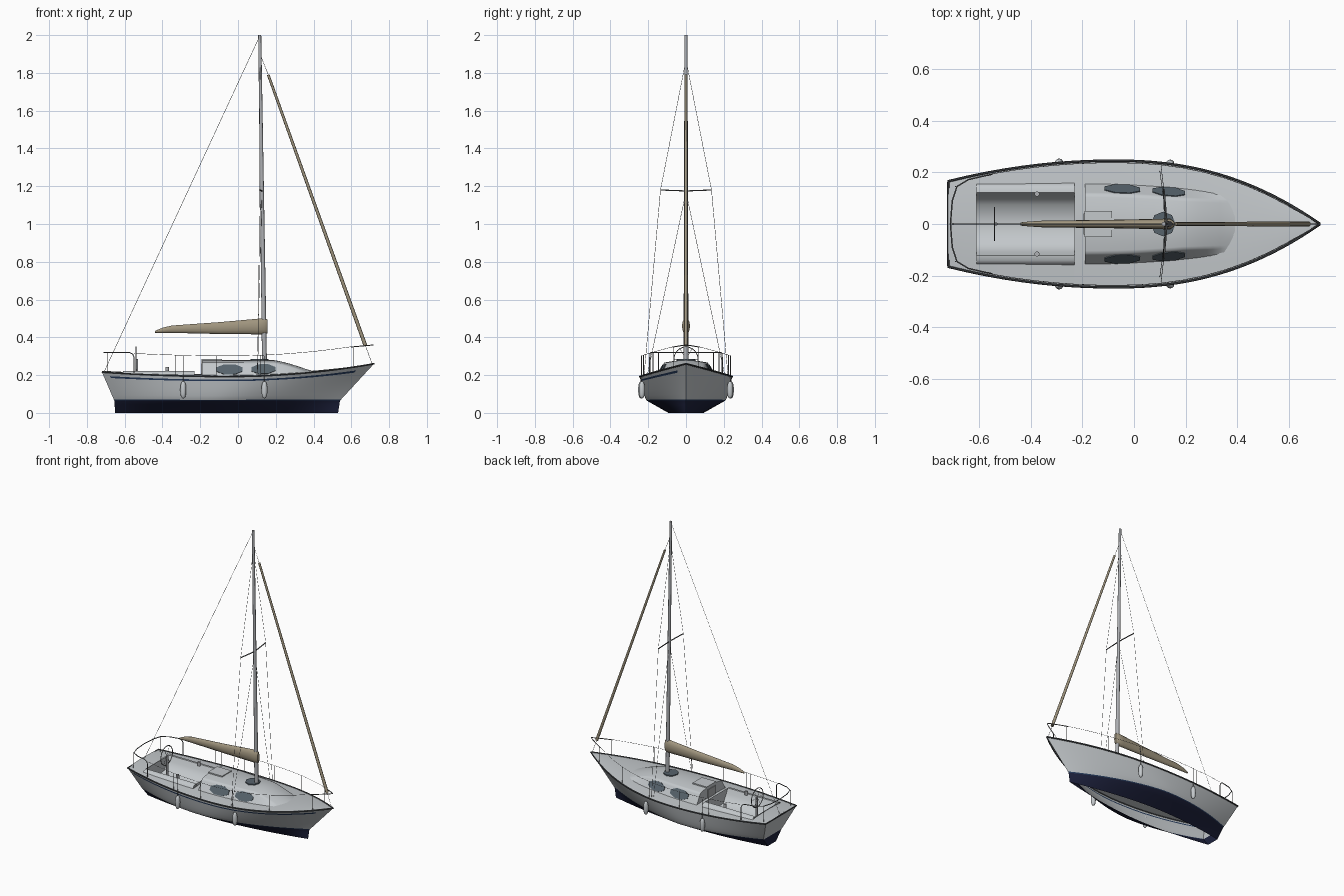
import bpy, bmesh, math
from mathutils import Vector

cube = bpy.data.objects.get("Cube")
if cube:
    bpy.data.objects.remove(cube, do_unlink=True)


def material(name, r, g, b):
    m = bpy.data.materials.new(name)
    m.use_nodes = True
    m.diffuse_color = (r, g, b, 1)
    bsdf = next(n for n in m.node_tree.nodes if n.type == 'BSDF_PRINCIPLED')
    bsdf.inputs["Base Color"].default_value = (r, g, b, 1)
    return m


WHITE = material("hull grey white", .55, .58, .60)
NAVY = material("bottom navy", .012, .015, .045)
STRIPE = material("stripe blue", .02, .045, .11)
DARK = material("rail dark", .06, .065, .07)
GLASS = material("window glass", .095, .125, .15)
TAN = material("sail cover tan", .35, .30, .21)
ALLOY = material("mast alloy", .42, .43, .45)
STEEL = material("rigging steel", .15, .155, .16)


# ---------- helpers ----------
def finish(name, bm, mats, angle=35):
    bmesh.ops.remove_doubles(bm, verts=bm.verts, dist=1e-5)
    bmesh.ops.recalc_face_normals(bm, faces=bm.faces)
    me = bpy.data.meshes.new(name)
    bm.to_mesh(me)
    bm.free()
    for m in mats:
        me.materials.append(m)
    ob = bpy.data.objects.new(name, me)
    bpy.context.collection.objects.link(ob)
    bpy.ops.object.select_all(action='DESELECT')
    ob.select_set(True)
    bpy.context.view_layer.objects.active = ob
    bpy.ops.object.shade_smooth_by_angle(angle=math.radians(angle))


def loft(name, rows, mat, closed=False, caps=(), angle=35):
    bm = bmesh.new()
    grid = [[bm.verts.new(p) for p in row] for row in rows]
    for a, b in zip(grid, grid[1:]):
        n = len(a)
        for i in range(n if closed else n - 1):
            j = (i + 1) % n
            bm.faces.new((a[i], a[j], b[j], b[i]))
    for c in caps:
        bm.faces.new(grid[c])
    finish(name, bm, [mat], angle)


def sym(x, half):
    """Mirror a half section (outer edge first) across the centreline."""
    return [(x, y, z) for y, z in half] + [(x, -y, z) for y, z in reversed(half)]


def circle(n):
    return [math.tau * k / n for k in range(n)]


def span(a, b, n):
    return [a + (b - a) * i / n for i in range(n + 1)]


def tube(name, pts, r, mat, sides=6, r_end=None):
    """Round tube through points."""
    pts = [Vector(p) for p in pts]
    rows = []
    for i, p in enumerate(pts):
        d = (pts[min(i + 1, len(pts) - 1)] - pts[max(i - 1, 0)]).normalized()
        ref = Vector((0, 0, 1)) if abs(d.z) < .9 else Vector((1, 0, 0))
        u = d.cross(ref).normalized()
        v = d.cross(u)
        rad = r + ((r_end or r) - r) * i / (len(pts) - 1)
        rows.append([p + rad * (math.cos(a) * u + math.sin(a) * v) for a in circle(sides)])
    loft(name, rows, mat, closed=True, caps=(0, -1), angle=50)


def box(name, lo, hi, mat):
    rows = [[(x, lo[1], lo[2]), (x, hi[1], lo[2]), (x, hi[1], hi[2]), (x, lo[1], hi[2])]
            for x in (lo[0], hi[0])]
    loft(name, rows, mat, closed=True, caps=(0, -1))


# ---------- hull lines ----------
def sheer(x):
    t = x + .05
    return .192 + (.068 * (t / .77) ** 2 if t > 0 else .023 * (t / .67) ** 2)


def beam(x, s=1):
    """Half breadth at top station x, s = height fraction above the waterline."""
    if x > -.08:
        return .245 * (1 - min(1, (x + .08) / .8) ** (1.7 + .59 * s))
    return .245 - (.08 + .05 * (1 - s)) * ((-.08 - x) / .64) ** 2


def bottom_point(x, t):
    return (-.65 - .005 * t + (1.18 + .015 * t) * (x + .72) / 1.44,
            (.38 + .47 * t) * beam(x, 0), .065 * t)


def side_point(x, s):
    u = (x + .72) / 1.44
    return (-.655 - .065 * s + (1.195 + .245 * s) * u, (.85 + .15 * s ** .7) * beam(x, s),
            .065 + s * (sheer(x) - .065))


stations = span(-.72, .72, 40)


def section(x):
    return ([bottom_point(x, t) for t in (0, .35, .7)]
            + [side_point(x, s) for s in (0, .035, .2, .4, .6, .81, .875, 1)])


# material of each strake, from the keel up
strakes = [1, 1, 1, 2, 0, 0, 0, 0, 2, 0]
bm = bmesh.new()
for side in (1, -1):
    g = [[bm.verts.new((p[0], side * p[1], p[2])) for p in section(x)] for x in stations]
    for k, (a, b) in enumerate(zip(g, g[1:])):
        for i, m in enumerate(strakes):
            f = bm.faces.new((a[i], a[i + 1], b[i + 1], b[i]))
            # the upper stripe runs along the right side only, short of both ends
            plain = i == 8 and (side > 0 or k < 1 or k > 37)
            f.material_index = 0 if plain else m
stern = section(-.72)
for a, b, m in zip(stern, stern[1:], strakes):
    f = bm.faces.new([bm.verts.new(p) for p in (
        a, b, (b[0], -b[1], b[2]), (a[0], -a[1], a[2]))])
    f.material_index = 1 if m == 1 else 0
finish("hull", bm, [WHITE, NAVY, STRIPE], 40)

# toe rail around the sheer
for name, s in (("left", 1), ("right", -1)):
    tube(name + "_toe_rail", [(x, s * beam(x), sheer(x)) for x in stations], .0048, DARK)
tube("transom_rail", [(-.718, y, sheer(-.72)) for y in (-.165, .165)], .0045, DARK)


# ---------- deck ----------
def camber(x, y):
    b = max(beam(x), .001)
    return sheer(x) + .012 * (b / .245) * (1 - min(1, abs(y) / b) ** 2)


def deck(name, x0, x1, n):
    rows = [sym(x, [(k * beam(x), camber(x, k * beam(x))) for k in (1, .75, .5, .25, 0)])
            for x in span(x0, x1, n)]
    loft(name, rows, WHITE)


deck("aft_deck", -.72, -.61, 3)
deck("fore_deck", -.23, .72, 28)
for name, s in (("left", 1), ("right", -1)):
    loft(name + "_side_deck", [[(x, s * y, camber(x, y)) for y in (beam(x), .155)]
                               for x in span(-.61, -.23, 8)], WHITE)

# cockpit well with raised coamings
well = [(.122, .222), (.108, .19), (.075, .135), (0, .13)]
coaming = [(.160, .197), (.152, .211), (.141, .220)]
loft("cockpit", [sym(x, coaming + well) for x in (-.61, -.23)], WHITE, angle=65)
for name, x in (("aft", -.61), ("forward", -.23)):
    loft(name + "_cockpit_wall", [[(x, y, z), (x, -y, z)] for y, z in well], WHITE)


# ---------- cabin ----------
def cabin_wall(x, t):
    """Point on the left cabin side, t from deck to roof edge."""
    f = max(0, (x + .19) / .58)
    width = .16 - .042 * f * f
    drop = max(0, (x - .19) / .20)
    top = .266 - .058 * drop ** 1.3
    low = camber(x, width) - .008
    return Vector((x, width - .045 * t * (1 - .3 * drop), low + (max(top, low) - low) * t))


rows = []
for x in span(-.19, .19, 6) + span(.22, .39, 6):
    w = [cabin_wall(x, t) for t in (0, .85, 1)]
    e = w[-1]
    roof = [(e.y * k, e.z + .013 * (1 - k * k)) for k in (.9, .6, .3, 0)]
    rows.append(sym(x, [(p.y, p.z) for p in w] + roof))
loft("cabin", rows, WHITE, caps=(0,), angle=65)
box("companionway_hatch", (-.192, -.05, .262), (-.085, .05, .284), WHITE)
box("companionway_panel", (-.196, -.04, .205), (-.188, .04, .262), ALLOY)

# cabin windows: thin eight-sided plates lying on the sloping sides
for name, s in (("left", 1), ("right", -1)):
    for place, cx, half in (("aft", -.045, .074), ("fore", .135, .068)):
        plates = []
        for off in (-.001, .003):
            ring = []
            for a in circle(8):
                a += math.pi / 8
                p = cabin_wall(cx + half * math.cos(a), .51 + .38 * math.sin(a))
                ring.append((p.x, s * (p.y + off), p.z + off * .5))
            plates.append(ring)
        loft("%s_%s_window" % (name, place), plates, GLASS, closed=True, caps=(0, -1))
tube("deck_hatch", [(.113, 0, .270), (.113, 0, .284)], .048, GLASS, sides=8)

# ---------- mast, boom and sails ----------
tube("mast", [(.14, 0, .27), (.128, 0, 1.1), (.115, 0, 2)], .013, ALLOY, 12, .008)
boom = [(.155, .458, .010, .038), (.14, .459, .021, .044), (.10, .457, .020, .042),
        (-.10, .449, .016, .032), (-.35, .443, .013, .020), (-.40, .437, .010, .014),
        (-.44, .429, .006, .005)]
loft("boom_sail_cover", [[(x, ry * math.cos(a), z + rz * math.sin(a)) for a in circle(14)]
                         for x, z, ry, rz in boom], TAN, closed=True, caps=(0, -1), angle=50)
tube("furled_foresail", [(.16, 0, 1.79), (.40, 0, 1.12), (.675, 0, .355)], .007, TAN, 8, .010)

# ---------- rigging ----------
WIRE = .0011
tube("forestay", [(.117, 0, 1.9), (.16, 0, 1.79), (.675, 0, .355), (.71, 0, .26)], WIRE, STEEL, 4)
tube("backstay", [(.115, 0, 1.995), (-.71, 0, .215)], WIRE, STEEL, 4)
for name, s in (("left", 1), ("right", -1)):
    tip = (.115, s * .135, 1.18)
    tube(name + "_spreader", [(.127, 0, 1.175), tip], .0035, STEEL)
    tube(name + "_cap_shroud", [(.117, 0, 1.87), tip, (.105, s * .222, .2)], WIRE, STEEL, 4)
    tube(name + "_lower_shroud", [(.127, 0, 1.17), (.1, s * .205, .2)], WIRE, STEEL, 4)

    # lifelines and stanchions
    line = [(x, s * (beam(x) - .008), sheer(x) + .11) for x in span(-.55, .6, 14)]
    tube(name + "_lifeline", line, WIRE, STEEL, 4)
    for i, x in enumerate((-.33, -.115, .12, .36)):
        y = s * (beam(x) - .008)
        tube("%s_stanchion_%d" % (name, i), [(x, y, sheer(x)), (x, y, sheer(x) + .11)], .0015, STEEL)

    # fenders hung over the side
    for place, x in (("aft", -.29), ("fore", .14)):
        y = s * (beam(x) + .001)
        rows = []
        for t in span(0, math.pi, 10):
            r = max(.002, .016 * math.sin(t) ** .7)
            rows.append([(x + r * math.cos(a), y + r * math.sin(a), .122 - .045 * math.cos(t))
                         for a in circle(12)])
        loft("%s_%s_fender" % (name, place), rows, WHITE, closed=True, caps=(0, -1), angle=60)
        tube("%s_%s_fender_line" % (name, place), [(x, y, .165), (x, y, .3)], WIRE, STEEL, 4)

    # rail legs and winches
    for i, (x, y, h) in enumerate(((-.69, .145, .32), (.61, .065, .35))):
        tube("%s_rail_leg_%d" % (name, i), [(x, s * y, sheer(x)), (x, s * y, h)], .002, STEEL)
    tube(name + "_winch", [(-.375, s * .116, .215), (-.375, s * .116, .242)], .010, ALLOY, 10)

# stern rail, turned down to the deck at its forward ends
half = [(-.55, .192, .21), (-.55, .192, .295), (-.558, .190, .312), (-.575, .187, .32),
        (-.64, .172, .32), (-.685, .145, .32), (-.703, .09, .32), (-.71, 0, .32)]
tube("stern_rail", half + [(x, -y, z) for x, y, z in half[-2::-1]], .0028, STEEL)

# bow rail following the deck edge
half = [(x, beam(x) * .9, .349 + .09 * (x - .6)) for x in span(.6, .70, 5)] + [(.716, 0, .36)]
tube("bow_rail", half + [(x, -y, z) for x, y, z in half[-2::-1]], .0028, STEEL)

# steering pedestal and wheel
tube("steering_pedestal", [(-.535, 0, .13), (-.535, 0, .285)], .007, ALLOY, 10)
hub = Vector((-.54, 0, .285))
rim = [hub + .064 * Vector((0, math.cos(a), math.sin(a))) for a in circle(24)]
tube("steering_wheel", rim + rim[:1], .0025, STEEL)
for k in range(0, 12, 4):
    tube("wheel_spoke_%d" % k, [rim[k], rim[k + 12]], WIRE, STEEL, 4)
